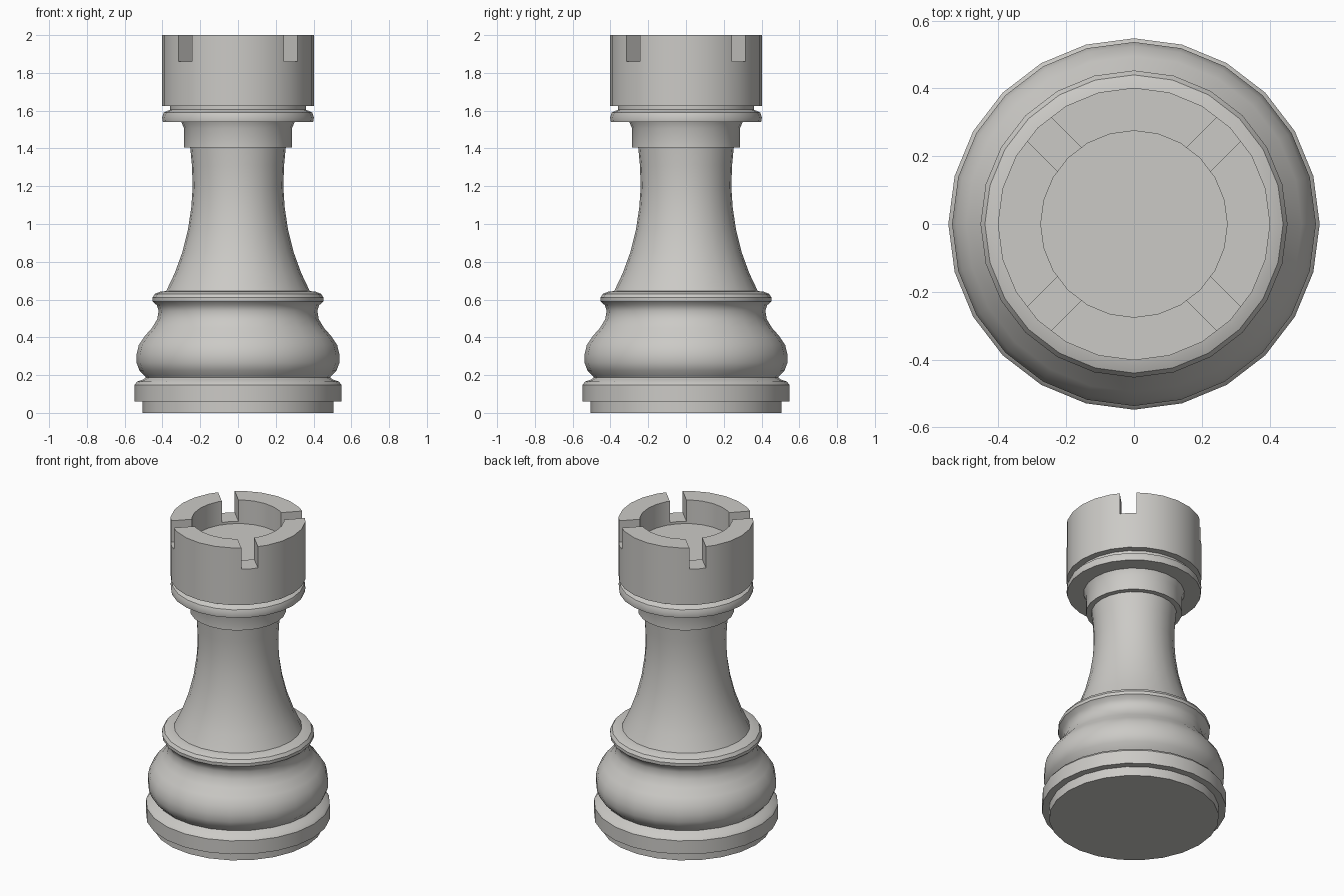
import bpy, bmesh, math
from mathutils import Matrix

if "Cube" in bpy.data.objects:
    bpy.data.objects.remove(bpy.data.objects["Cube"])

SIDES = 24

ivory = bpy.data.materials.new("pale_grey")
ivory.diffuse_color = (0.6, 0.59, 0.565, 1)
ivory.use_nodes = True
ivory.node_tree.nodes["Principled BSDF"].inputs["Base Color"].default_value = ivory.diffuse_color


def lathe(name, profile):
    """Spin (radius, height) points around z; radius 0 closes to a point."""
    bm = bmesh.new()
    rings = []
    for r, z in profile:
        if r == 0:
            rings.append([bm.verts.new((0, 0, z))] * SIDES)
        else:
            rings.append([bm.verts.new((r * math.cos(2 * math.pi * i / SIDES),
                                        r * math.sin(2 * math.pi * i / SIDES), z))
                          for i in range(SIDES)])
    for low, high in zip(rings, rings[1:]):
        for i in range(SIDES):
            j = (i + 1) % SIDES
            corners = list(dict.fromkeys((low[i], low[j], high[j], high[i])))
            bm.faces.new(corners)
    mesh = bpy.data.meshes.new(name)
    bm.to_mesh(mesh)
    bm.free()
    mesh.materials.append(ivory)
    obj = bpy.data.objects.new(name, mesh)
    bpy.context.collection.objects.link(obj)
    return obj


def smooth(obj):
    bpy.ops.object.select_all(action='DESELECT')
    obj.select_set(True)
    bpy.context.view_layer.objects.active = obj
    bpy.ops.object.shade_smooth_by_angle(angle=math.radians(35))


# Foot: stepped plinth, round bulge and rim
base = lathe("base", [
    (0, 0), (0.505, 0), (0.505, 0.06), (0.548, 0.06), (0.548, 0.148),
    (0.535, 0.165), (0.50, 0.178), (0.488, 0.187), (0.495, 0.197),
    (0.522, 0.225), (0.537, 0.265), (0.537, 0.31), (0.525, 0.36),
    (0.495, 0.405), (0.455, 0.45), (0.428, 0.495), (0.42, 0.54),
    (0.43, 0.57), (0.452, 0.59), (0.453, 0.61), (0.44, 0.63),
    (0.41, 0.642), (0.38, 0.645)])

# Waisted column with neck band and round collar
stem = lathe("stem", [
    (0.38, 0.645), (0.335, 0.74), (0.295, 0.85), (0.265, 0.97),
    (0.247, 1.09), (0.24, 1.2), (0.244, 1.31), (0.253, 1.405),
    (0.285, 1.405), (0.285, 1.505), (0.30, 1.54), (0.398, 1.54),
    (0.402, 1.565), (0.393, 1.59), (0.36, 1.605), (0.36, 1.625)])

# Hollow turret head
turret = lathe("turret", [
    (0, 1.625), (0.402, 1.625), (0.402, 2.0), (0.275, 2.0),
    (0.275, 1.845), (0, 1.845)])

# Four diagonal slots through the turret wall
bm = bmesh.new()
for k in range(4):
    m = (Matrix.Rotation(math.radians(45 + 90 * k), 4, 'Z')
         @ Matrix.Translation((0.35, 0, 1.96))
         @ Matrix.Diagonal((0.24, 0.10, 0.20, 1)))
    bmesh.ops.create_cube(bm, size=1, matrix=m)
cut_mesh = bpy.data.meshes.new("slot_cutter")
bm.to_mesh(cut_mesh)
bm.free()
cutter = bpy.data.objects.new("slot_cutter", cut_mesh)
bpy.context.collection.objects.link(cutter)
cutter.hide_render = True

mod = turret.modifiers.new("slots", 'BOOLEAN')
mod.object = cutter
mod.operation = 'DIFFERENCE'
mod.solver = 'EXACT'
bpy.context.view_layer.objects.active = turret
turret.select_set(True)
bpy.ops.object.modifier_apply(modifier=mod.name)
bpy.data.objects.remove(cutter)

# Smooth round surfaces, crisp steps
for part in (base, stem, turret):
    smooth(part)
